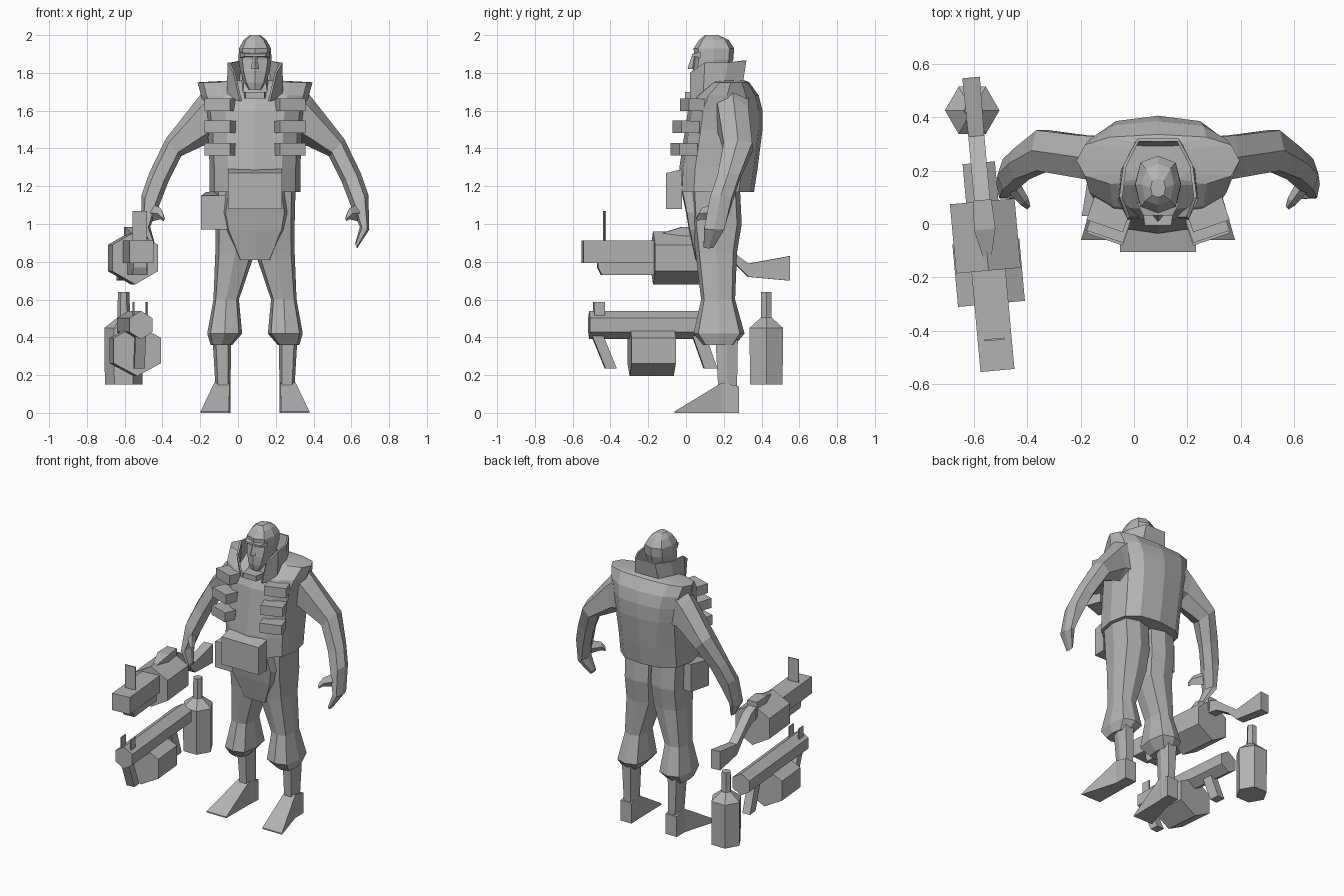
import bpy, bmesh, math
from mathutils import Vector as V

old = bpy.data.objects.get("Cube")
if old:
    bpy.data.objects.remove(old, do_unlink=True)

grey = bpy.data.materials.new("plain_grey")
grey.use_nodes = True
grey.diffuse_color = (0.45, 0.45, 0.45, 1)
grey.node_tree.nodes["Principled BSDF"].inputs["Base Color"].default_value = grey.diffuse_color

BODY = (0.09, 0, 0)
GUN = (-0.56, 0, 0)
YAW = 0.09


def ring(c, u, v, n=8, p=0.6, turn=0.0):
    """Rounded box section around c with half axes u and v."""
    pts = []
    for i in range(n):
        a = turn + 2 * math.pi * i / n
        s, t = math.cos(a), math.sin(a)
        s = math.copysign(abs(s) ** p, s) if abs(s) > 1e-6 else 0
        t = math.copysign(abs(t) ** p, t) if abs(t) > 1e-6 else 0
        pts.append(V(c) + V(u) * s + V(v) * t)
    return pts


def level(z, x0, x1, y0, y1, **k):
    """Horizontal section filling the given x and y range."""
    return ring(((x0 + x1) / 2, (y0 + y1) / 2, z), ((x1 - x0) / 2, 0, 0), (0, (y1 - y0) / 2, 0), **k)


def slab(y, w, z0, z1, x=0):
    """Upright rectangle across the y axis."""
    return [V((x + i * w, y, z)) for i, z in ((-1, z0), (1, z0), (1, z1), (-1, z1))]


def loft(name, rings, loc=BODY, yaw=0.0, mirror=False, cap=True, thick=0):
    bm = bmesh.new()
    rows = [[bm.verts.new(p) for p in r] for r in rings]
    n = len(rows[0])
    for a, b in zip(rows, rows[1:]):
        for i in range(n if cap else n - 1):
            j = (i + 1) % n
            bm.faces.new((a[i], a[j], b[j], b[i]))
    if cap:
        bm.faces.new(rows[0])
        bm.faces.new(rows[-1])
    bmesh.ops.recalc_face_normals(bm, faces=bm.faces)
    me = bpy.data.meshes.new(name)
    bm.to_mesh(me)
    bm.free()
    me.materials.append(grey)
    ob = bpy.data.objects.new(name, me)
    ob.location = loc
    ob.rotation_euler.z = yaw
    bpy.context.collection.objects.link(ob)
    if mirror:
        ob.modifiers.new("Mirror", "MIRROR")
    if thick:
        ob.modifiers.new("Solidify", "SOLIDIFY").thickness = thick
    return ob


def tube(name, y0, y1, z, rx, rz, n=6, p=1.0, turn=math.pi / 6):
    """Gun part running along the y axis."""
    return loft(name, [ring((0, y, z), (rx, 0, 0), (0, 0, rz), n, p, turn) for y in (y0, y1)], GUN, YAW)


# Vest with wide flat shoulders
loft("vest", [level(z, -w, w, a, b, n=12, p=0.75) for z, w, a, b in (
    (1.17, .24, -.04, .36), (1.3, .24, -.035, .38), (1.5, .25, -.005, .405),
    (1.6, .265, .01, .405), (1.68, .285, .05, .385), (1.75, .305, .14, .335), (1.76, .12, .16, .31))])

# Head, nose, brow and neck
loft("head", [level(z, -w, w, a, b, p=0.75) for z, w, a, b in (
    (1.71, .035, .045, .13), (1.75, .06, .035, .18), (1.81, .078, .035, .23), (1.87, .087, .045, .25),
    (1.93, .085, .04, .255), (1.975, .06, .07, .225), (2.0, .028, .1, .17))])
loft("nose", [level(1.82, -.022, .022, .008, .06, n=4), level(1.845, -.018, .018, .015, .06, n=4),
              level(1.9, -.01, .01, .035, .06, n=4)])
loft("brow", [slab(.032, .055, 1.888, 1.9), slab(.08, .08, 1.88, 1.91)])
loft("neck", [level(1.62, -.09, .09, .04, .26), level(1.8, -.065, .065, .09, .24)])
loft("neck_clasp", [slab(-.005, .05, 1.665, 1.7), slab(.08, .06, 1.665, 1.7)])

# Flared collar, open at the front
low = [(0, .3, 1.74), (.09, .3, 1.74), (.14, .2, 1.72), (.15, .09, 1.67), (.08, .02, 1.65)]
high = [(0, .32, 1.865), (.077, .32, 1.865), (.13, .22, 1.855), (.145, .1, 1.855), (.115, .02, 1.8)]
loft("collar", [[V(p) for p in low], [V(p) for p in high]], mirror=True, cap=False, thick=.012)

# Arms: outer x, z, inner x, z, then y range of each section
arm = []
for ox, oz, ix, iz, y0, y1 in (
        (.25, 1.73, .2, 1.42, .15, .34), (.30, 1.67, .24, 1.43, .16, .34), (.473, 1.45, .39, 1.36, .19, .36),
        (.56, 1.27, .46, 1.22, .16, .29), (.6, 1.155, .51, 1.09, .12, .25), (.605, .97, .555, .985, .09, .21),
        (.54, .87, .53, .895, .09, .15)):
    arm.append(ring(((ox + ix) / 2, (y0 + y1) / 2, (oz + iz) / 2), ((ox - ix) / 2, 0, (oz - iz) / 2),
                    (0, (y1 - y0) / 2, 0), 6, .8))
loft("arm", arm, mirror=True)
loft("thumb", [ring((.54, .14, 1.06), (.02, -.02, 0), (0, 0, .045), 4), ring((.5, .085, 1.055), (.014, -.014, 0), (0, 0, .03), 4),
               ring((.483, .06, 1.03), (.006, -.006, 0), (0, 0, .015), 4)], mirror=True)

# Trousers with flared cuffs, shins and wedge feet
loft("trouser_leg", [level(z, *r) for z, *r in (
    (1.2, -.01, .215, .02, .285), (1.0, -.01, .21, .03, .295), (.85, .0, .21, .05, .27),
    (.6, .085, .22, .08, .26), (.42, .068, .253, .04, .31), (.36, .12, .235, .09, .26))], mirror=True)
loft("shin", [level(z, *r, n=6) for z, *r in (
    (.4, .125, .225, .15, .28), (.15, .13, .21, .165, .275), (0, .13, .215, .16, .28))], mirror=True)
loft("foot", [slab(.28, .042, 0, .14, .172), slab(.19, .04, 0, .16, .175), slab(-.06, .075, 0, .008, .213)], mirror=True)

# Front flap and belt pouches
loft("front_flap", [level(z, -w, w, a, b, p=.3) for z, w, a, b in (
    (1.2, .15, -.03, .1), (1.06, .172, .0, .1), (.97, .155, .015, .1), (.81, .085, .05, .14))])
loft("belt_pouch", [slab(-.105, .142, 1.08, 1.27), slab(-.02, .142, 1.08, 1.29)])
loft("hip_pouch", [slab(.03, .07, .97, 1.15, -.215), slab(.19, .06, .98, 1.17, -.2)])

# Three angled chest pouches on each side
for name, z, y in (("upper", 1.632, .035), ("middle", 1.515, -.005), ("lower", 1.395, -.015)):
    for side, s in (("left", 1), ("right", -1)):
        loft(f"{name}_{side}_chest_pouch", [slab(-.045, .072, -.033, .033), slab(.055, .072, -.033, .03)],
             (BODY[0] + s * .185, y, z), s * .33)

# Upper gun with drum, fore grip, sight and bent stock
tube("upper_gun_drum", -.175, .085, .82, .14, .14)
tube("upper_gun_barrel", -.55, -.16, .853, .072, .066, 4, .35, math.pi / 4)
loft("upper_gun_fore_grip", [slab(-.47, .035, .77, .8), slab(-.45, .04, .73, .8), slab(-.17, .04, .73, .8)], GUN, YAW)
loft("upper_gun_ridge", [slab(-.15, .01, .93, .945), slab(-.02, .04, .9, .985), slab(.09, .035, .88, .985)], GUN, YAW)
loft("upper_gun_sight", [slab(-.437, .038, .91, 1.07), slab(-.43, .038, .91, 1.07)], GUN, YAW)
loft("upper_gun_stock", [slab(.06, .03, .87, .96), slab(.15, .03, .86, .93), slab(.25, .03, .8, .85),
                         slab(.33, .03, .72, .79), slab(.55, .033, .7, .83)], GUN, YAW)

# Lower gun with magazine, two slanted grips and twin sights
tube("lower_gun_barrel", -.515, .23, .465, .07, .075)
tube("lower_gun_magazine", -.3, -.065, .33, .145, .135)
for name, y, lean, w in (("front", -.48, .08, .06), ("rear", .06, .07, .07)):
    loft(f"lower_gun_{name}_grip", [level(z, -.028, .028, a, a + w, n=4, p=.01, turn=math.pi / 4)
                                    for z, a in ((.43, y - w / 2), (.235, y + lean - w / 2))], GUN, YAW)
for side, x in (("left", .035), ("right", -.035)):
    loft(f"lower_gun_{side}_sight", [slab(-.49, .004, .5, .588, x), slab(-.435, .004, .5, .588, x)], GUN, YAW)

# Six-sided bottle
loft("bottle", [ring((0, 0, z), (r, 0, 0), (0, r, 0), 6, 1) for z, r in (
    (.15, .1), (.45, .102), (.505, .033), (.64, .031))], (-.605, .425, 0))
